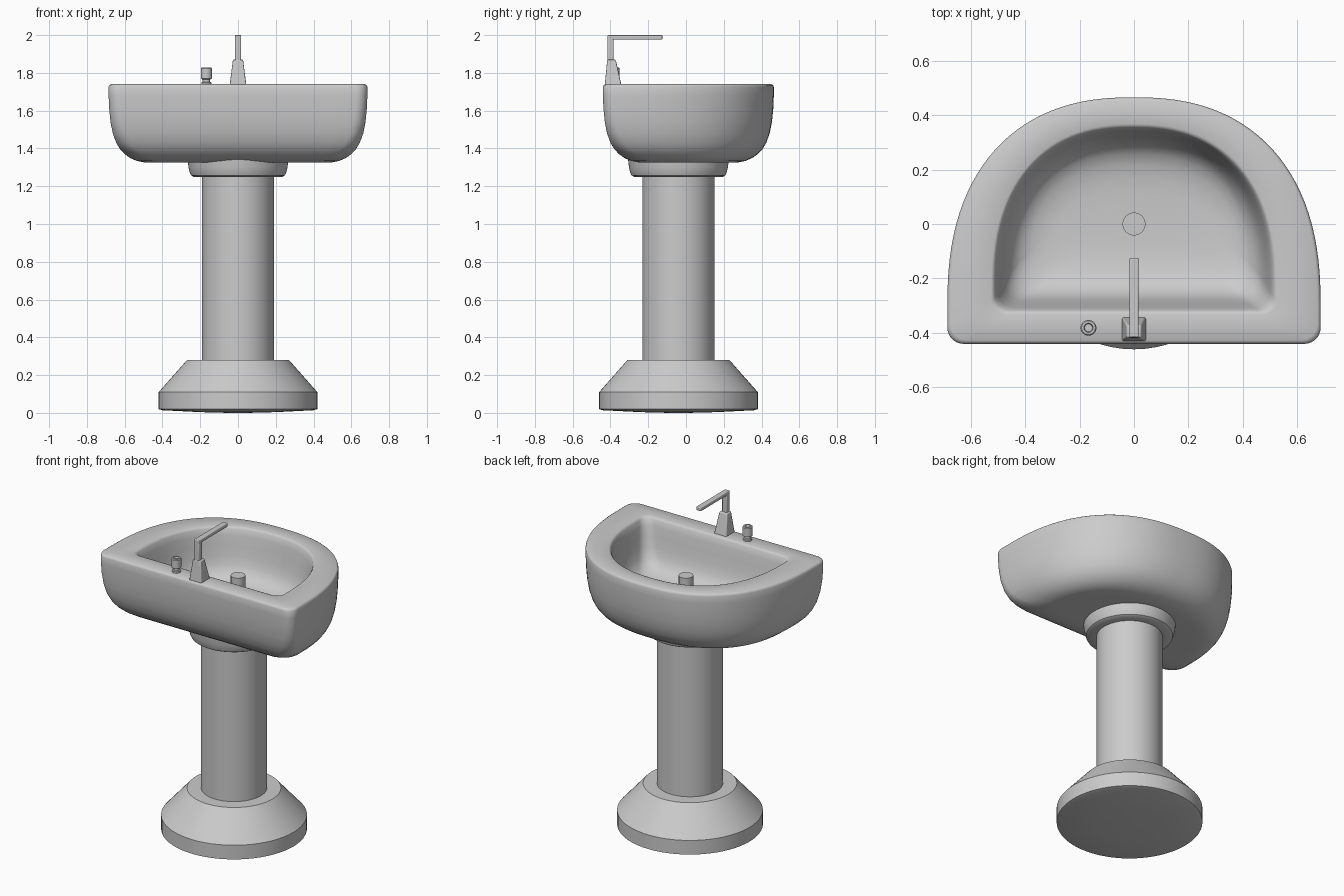
import bpy, bmesh, math

if "Cube" in bpy.data.objects:
    bpy.data.objects.remove(bpy.data.objects["Cube"], do_unlink=True)

ceramic = bpy.data.materials.new("light_grey_ceramic")
ceramic.use_nodes = True
GREY = (0.6, 0.6, 0.6, 1)
ceramic.diffuse_color = GREY
ceramic.node_tree.nodes["Principled BSDF"].inputs["Base Color"].default_value = GREY


def finish(name, bm, angle=35):
    """Turn a bmesh into a smooth-shaded object with sharp edges kept."""
    bmesh.ops.recalc_face_normals(bm, faces=bm.faces[:])
    mesh = bpy.data.meshes.new(name)
    bm.to_mesh(mesh)
    bm.free()
    mesh.materials.append(ceramic)
    obj = bpy.data.objects.new(name, mesh)
    bpy.context.collection.objects.link(obj)
    bpy.ops.object.select_all(action='DESELECT')
    obj.select_set(True)
    bpy.context.view_layer.objects.active = obj
    bpy.ops.object.shade_smooth_by_angle(angle=math.radians(angle))
    return obj


def loft(name, loops, angle=35):
    """Skin a stack of equal-length point loops and cap both ends."""
    bm = bmesh.new()
    rings = [[bm.verts.new(p) for p in loop] for loop in loops]
    n = len(rings[0])
    for low, high in zip(rings, rings[1:]):
        for i in range(n):
            j = (i + 1) % n
            bm.faces.new((low[i], low[j], high[j], high[i]))
    bm.faces.new(rings[0])
    bm.faces.new(rings[-1])
    return finish(name, bm, angle)


def turned(name, profile, x, y, sides=64):
    """Lathe a list of (radius, height) about a vertical axis."""
    steps = [2 * math.pi * i / sides for i in range(sides)]
    return loft(name, [[(x + r * math.cos(t), y + r * math.sin(t), z)
                        for t in steps] for r, z in profile])


def d_outline(half_width, far, near, depth, radius, inset, z):
    """D-shaped loop: curved far side, straight near side, rounded corners."""
    a, top, base = half_width - inset, far - inset, near + inset
    mid = base + depth
    r = min(depth, radius + 0.4 * inset)
    power = 2 / 2.37
    half = []
    for i in range(29):
        t = math.pi / 2 * (1 - i / 28)
        half.append((a * max(math.cos(t), 0) ** power,
                     mid + (top - mid) * max(math.sin(t), 0) ** power))
    for i in range(9):
        t = math.pi / 2 * i / 8
        half.append((a - r + r * math.cos(t), base + r - r * math.sin(t) - 1e-5))
    for i in range(1, 9):
        half.append(((a - r) * (1 - i / 8), base))
    half[0] = (0, top)
    mirrored = [(-x, y) for x, y in half[-2:0:-1]]
    return [(x, y, z) for x, y in half + mirrored]


# Basin: outer shell from the underside up, over the rim, down into the bowl
outer = [(.24, 1.325), (.19, 1.326), (.15, 1.334), (.115, 1.349), (.085, 1.37),
         (.06, 1.397), (.04, 1.43), (.022, 1.48), (.01, 1.54), (.003, 1.61),
         (0, 1.68), (0, 1.725), (.004, 1.735), (.012, 1.74)]
inner = [(0, 1.74), (.008, 1.737), (.015, 1.728), (.025, 1.69), (.036, 1.63),
         (.048, 1.57), (.062, 1.52), (.082, 1.483), (.11, 1.457),
         (.15, 1.44), (.2, 1.43), (.26, 1.425)]
loops = [d_outline(.685, .465, -.44, .14, .06, d, z) for d, z in outer]
loops += [d_outline(.525, .367, -.332, .085, .05, d, z) for d, z in inner]
loft("basin", loops, 50)

# Drain plug standing in the bowl
turned("drain_plug", [(.042, 1.41), (.042, 1.615)], 0, 0, 32)

# Pedestal
AXIS = -0.04
turned("pedestal_collar", [(.19, 1.25), (.235, 1.25), (.249, 1.258), (.256, 1.275),
                           (.262, 1.30), (.267, 1.345)], 0, AXIS)
turned("pedestal_column", [(.19, .26), (.19, 1.27)], 0, AXIS)
turned("pedestal_foot", [(.05, 0), (.2, .004), (.4, .014), (.42, .02), (.42, .11),
                         (.27, .28), (.18, .28)], 0, AXIS)


# Tap: tapered body, upright neck and flat spout
def slab(name, low, high, bevel):
    """Box between two (x half, y min, y max, z) rectangles, softly bevelled."""
    obj = loft(name, [[(-w, y0, z), (w, y0, z), (w, y1, z), (-w, y1, z)]
                      for w, y0, y1, z in (low, high)])
    mod = obj.modifiers.new("soft_edges", 'BEVEL')
    mod.width = bevel
    mod.segments = 3
    return obj


slab("tap_body", (.044, -.43, -.342, 1.735), (.027, -.417, -.372, 1.87), .006)
slab("tap_neck", (.017, -.416, -.384, 1.86), (.017, -.416, -.384, 1.99), .006)
slab("tap_spout", (.017, -.416, -.125, 1.976), (.017, -.416, -.125, 2.0), .005)

# Small control knob beside the tap, hollowed on top
turned("control_knob", [(.026, 1.735), (.026, 1.75), (.02, 1.753), (.02, 1.765),
                        (.029, 1.77), (.029, 1.823), (.025, 1.828), (.017, 1.828),
                        (.014, 1.815)], -.167, -.381, 32)
